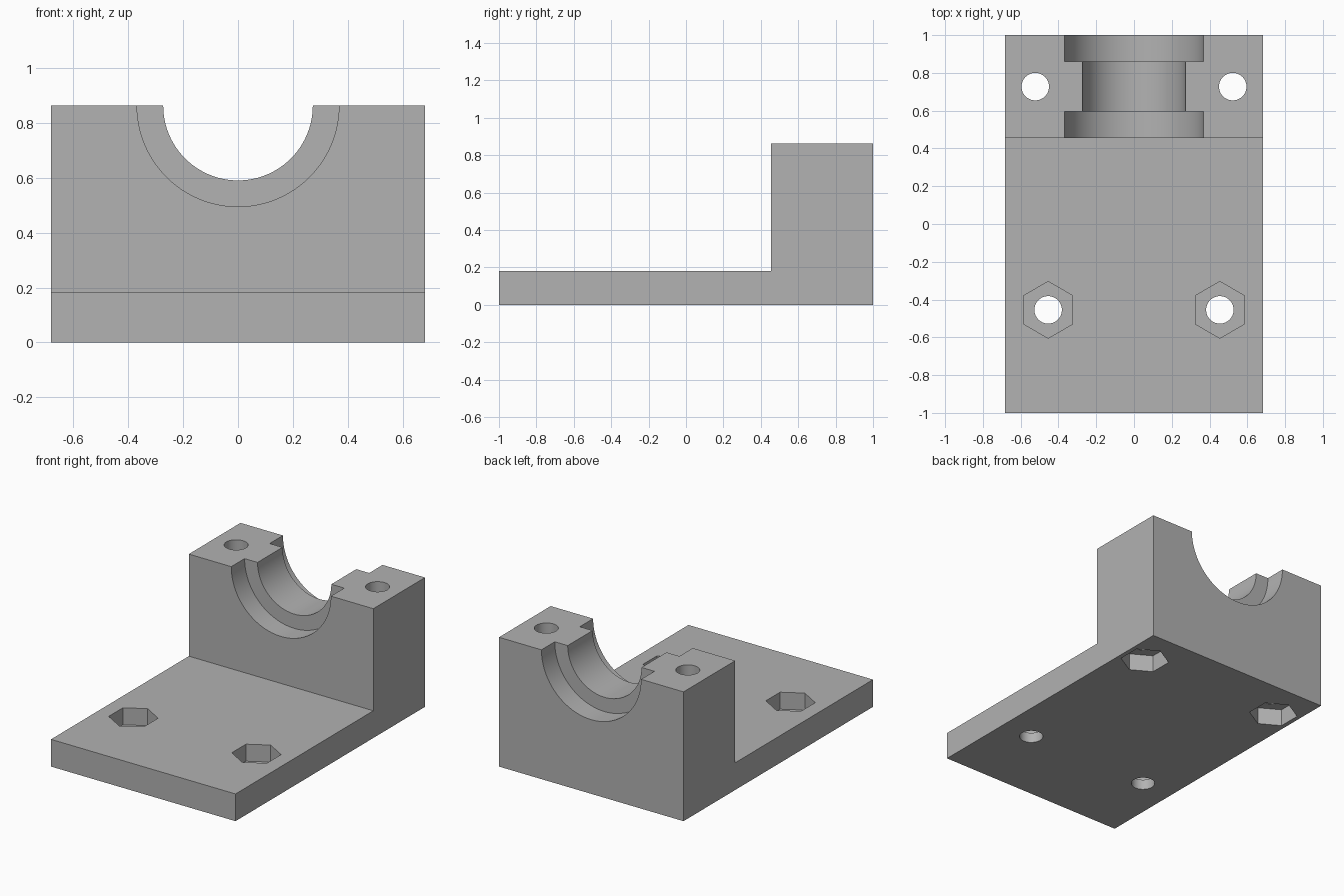
import bpy
import bmesh
from math import pi, radians

cube = bpy.data.objects.get("Cube")
if cube:
    bpy.data.objects.remove(cube, do_unlink=True)

MM = 1 / 22                      # model units per millimetre
HALF_W = 15 * MM
PLATE_H, BLOCK_H = 4 * MM, 19 * MM
BLOCK_FRONT = 1 - 12 * MM
BORE_R, SEAT_R, SEAT_DEPTH = 6 * MM, 8.1 * MM, 3.1 * MM
HOLE_R, NUT_R, NUT_DEPTH = 1.6 * MM, 3.3 * MM, 2.5 * MM

grey = bpy.data.materials.new("plain grey")
grey.use_nodes = True
colour = (0.445, 0.445, 0.445, 1)
grey.diffuse_color = colour
grey.node_tree.nodes["Principled BSDF"].inputs["Base Color"].default_value = colour


def extruded_bracket():
    """L-shaped side profile swept across the width."""
    profile = [(-1, 0), (1, 0), (1, BLOCK_H), (BLOCK_FRONT, BLOCK_H),
               (BLOCK_FRONT, PLATE_H), (-1, PLATE_H)]
    bm = bmesh.new()
    face = bm.faces.new([bm.verts.new((-HALF_W, y, z)) for y, z in profile])
    swept = bmesh.ops.extrude_face_region(bm, geom=[face])["geom"]
    bmesh.ops.translate(bm, vec=(2 * HALF_W, 0, 0),
                        verts=[v for v in swept if isinstance(v, bmesh.types.BMVert)])
    bmesh.ops.recalc_face_normals(bm, faces=bm.faces)
    mesh = bpy.data.meshes.new("bearing_bracket")
    bm.to_mesh(mesh)
    bm.free()
    mesh.materials.append(grey)
    obj = bpy.data.objects.new("bearing_bracket", mesh)
    bpy.context.collection.objects.link(obj)
    return obj


def cut(target, radius, length, centre, sides=64, rotation=(0, 0, 0)):
    """Subtract a prism or cylinder from the target."""
    bpy.ops.mesh.primitive_cylinder_add(vertices=sides, radius=radius, depth=length,
                                        location=centre, rotation=rotation)
    cutter = bpy.context.object
    cutter.name = "cutter"
    cutter.hide_render = True
    cutter.data.materials.append(grey)
    mod = target.modifiers.new("cut", "BOOLEAN")
    mod.operation = "DIFFERENCE"
    mod.solver = "EXACT"
    mod.object = cutter
    bpy.context.view_layer.objects.active = target
    bpy.ops.object.modifier_apply(modifier=mod.name)
    bpy.data.objects.remove(cutter, do_unlink=True)


bracket = extruded_bracket()

# Shaft bore and the two wider bearing seats
along_y = (pi / 2, 0, 0)
cut(bracket, BORE_R, 1, (0, (1 + BLOCK_FRONT) / 2, BLOCK_H), 96, along_y)
for face_y, inward in ((BLOCK_FRONT, 1), (1, -1)):
    centre_y = face_y + inward * (SEAT_DEPTH - 0.2)
    cut(bracket, SEAT_R, 0.4, (0, centre_y, BLOCK_H), 96, along_y)

# Bolt holes with hexagonal nut pockets: under the block, and in the plate top
for side in (-1, 1):
    block_x, block_y = side * 11.5 * MM, 1 - 6 * MM
    cut(bracket, NUT_R, 0.4, (block_x, block_y, NUT_DEPTH - 0.2), 6)
    cut(bracket, HOLE_R, 3, (block_x, block_y, 0.5))
    plate_x, plate_y = side * 10 * MM, -10 * MM
    cut(bracket, NUT_R, 0.4, (plate_x, plate_y, PLATE_H - NUT_DEPTH + 0.2), 6)
    cut(bracket, HOLE_R, 3, (plate_x, plate_y, 0.5))

# Smooth round walls, crisp edges
bpy.ops.object.select_all(action="DESELECT")
bracket.select_set(True)
bpy.context.view_layer.objects.active = bracket
bpy.ops.object.shade_smooth_by_angle(angle=radians(30))
